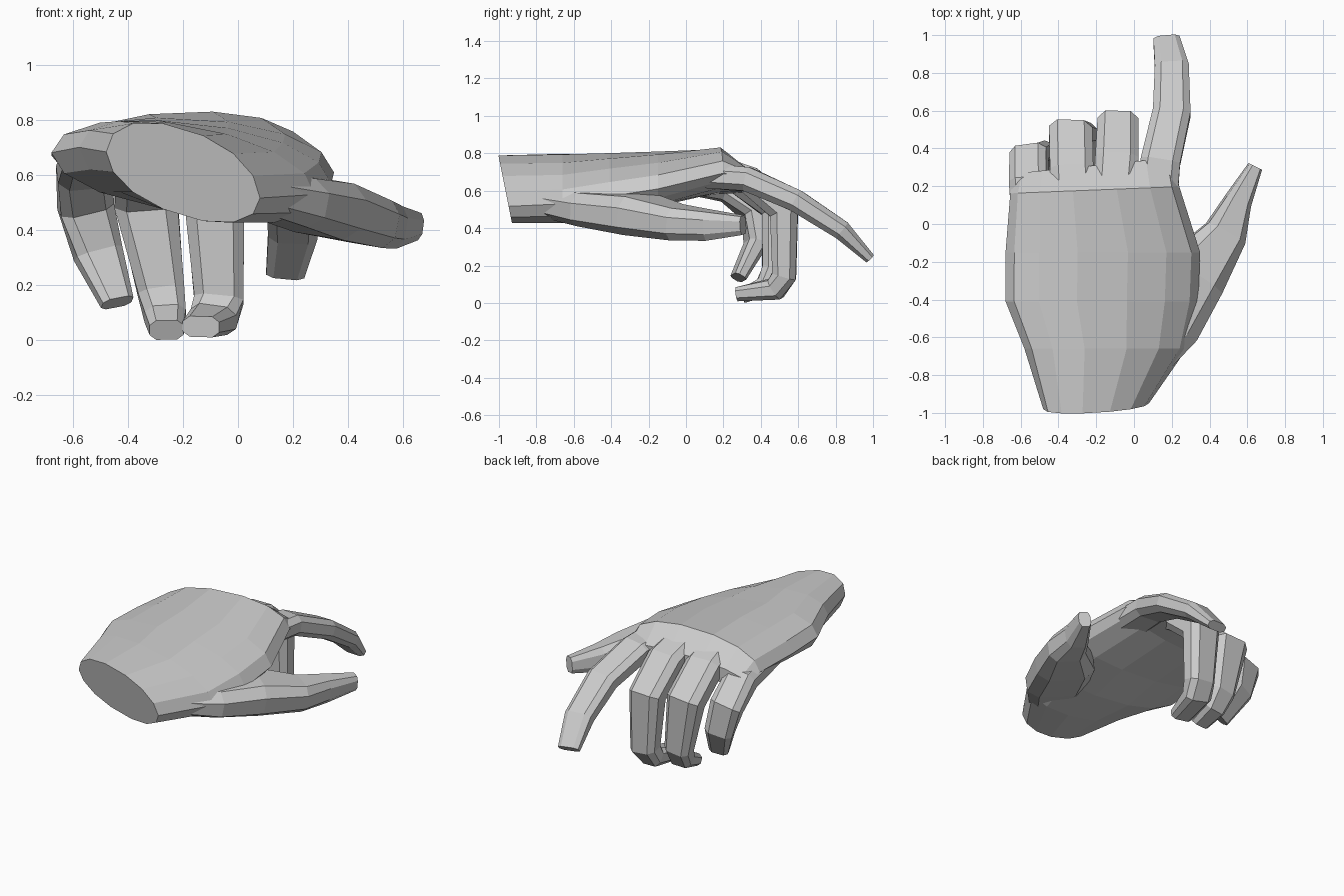
import bpy, bmesh, math
from mathutils import Vector

if "Cube" in bpy.data.objects:
    bpy.data.objects.remove(bpy.data.objects["Cube"])


def loft(name, rings):
    """Skin a closed solid through equal-sized rings of points."""
    bm = bmesh.new()
    loops = [[bm.verts.new(p) for p in ring] for ring in rings]
    n = len(loops[0])
    for a, b in zip(loops, loops[1:]):
        for i in range(n):
            j = (i + 1) % n
            bm.faces.new((a[i], a[j], b[j], b[i]))
    bm.faces.new(loops[0])
    bm.faces.new(loops[-1])
    bmesh.ops.recalc_face_normals(bm, faces=bm.faces)
    mesh = bpy.data.meshes.new(name)
    bm.to_mesh(mesh)
    bm.free()
    obj = bpy.data.objects.new(name, mesh)
    bpy.context.collection.objects.link(obj)
    return obj


def palm_ring(y, x0, x1, cz, slope, top, bottom, lean=0, skew=0, n=14):
    """Flattened oval across the hand, tilted by slope."""
    cx, hw = (x0 + x1) / 2, (x1 - x0) / 2
    ring = []
    for i in range(n):
        a = math.tau * i / n
        c, s = math.cos(a), math.sin(a)
        dx = hw * math.copysign(abs(c) ** 0.9, c)
        dz = slope * dx + (top if s > 0 else bottom) * s
        ring.append((cx + dx, y - lean * dz + skew * dx, cz + dz))
    return ring


# Finger cross-section: broad flat back and front, narrow sides
QUARTER = [(1, 0.5), (0.62, 1)]
SECTION = (QUARTER + [(-x, y) for x, y in reversed(QUARTER)]
           + [(-x, -y) for x, y in QUARTER] + [(x, -y) for x, y in reversed(QUARTER)])


def digit(name, side, stations):
    """Eight-sided finger along stations of x, y, z, half width, half thickness."""
    pts = [Vector(s[:3]) for s in stations]
    rings = []
    for i, (p, s) in enumerate(zip(pts, stations)):
        t = Vector()
        if i > 0:
            t += (p - pts[i - 1]).normalized()
        if i < len(pts) - 1:
            t += (pts[i + 1] - p).normalized()
        t.normalize()
        u = Vector(side)
        u = (u - t * u.dot(t)).normalized()
        v = u.cross(t)
        rings.append([p + u * a * s[3] + v * b * s[4] for a, b in SECTION])
    return loft(name, rings)


# Palm and wrist
hand = loft("hand", [
    palm_ring(-0.965, -0.48, 0.08, 0.615, -0.30, 0.17, 0.15, lean=0.2),
    palm_ring(-0.66, -0.58, 0.28, 0.63, -0.20, 0.16, 0.17),
    palm_ring(-0.41, -0.68, 0.34, 0.64, -0.11, 0.165, 0.16),
    palm_ring(-0.15, -0.68, 0.35, 0.655, -0.06, 0.165, 0.12),
    palm_ring(0.18, -0.655, 0.24, 0.69, 0.04, 0.155, 0.09, skew=0.04),
    palm_ring(0.31, -0.63, 0.21, 0.655, 0.06, 0.07, 0.05, skew=0.10),
])

# Fingers and thumb
X = (1, 0, 0)
digits = [
    digit("index_finger", X, [
        (0.10, 0.00, 0.70, 0.12, 0.065), (0.14, 0.33, 0.675, 0.105, 0.065),
        (0.20, 0.59, 0.56, 0.10, 0.06), (0.20, 0.83, 0.405, 0.09, 0.052),
        (0.172, 0.98, 0.255, 0.07, 0.028)]),
    digit("middle_finger", X, [
        (-0.11, 0.10, 0.765, 0.11, 0.06), (-0.09, 0.34, 0.67, 0.115, 0.075),
        (-0.085, 0.525, 0.51, 0.108, 0.082), (-0.07, 0.525, 0.16, 0.09, 0.065),
        (-0.09, 0.48, 0.09, 0.085, 0.06), (-0.135, 0.28, 0.062, 0.068, 0.038)]),
    digit("ring_finger", X, [
        (-0.32, 0.08, 0.755, 0.11, 0.06), (-0.33, 0.28, 0.67, 0.115, 0.075),
        (-0.335, 0.48, 0.52, 0.115, 0.08), (-0.28, 0.47, 0.19, 0.085, 0.065),
        (-0.265, 0.42, 0.10, 0.075, 0.055), (-0.26, 0.30, 0.05, 0.062, 0.038)]),
    digit("little_finger", (1, 0.25, 0), [
        (-0.54, -0.08, 0.675, 0.10, 0.06), (-0.56, 0.22, 0.625, 0.10, 0.07),
        (-0.555, 0.365, 0.50, 0.10, 0.065), (-0.51, 0.375, 0.33, 0.088, 0.055),
        (-0.44, 0.28, 0.15, 0.06, 0.035)]),
    digit("thumb", (0.87, -0.5, -0.15), [
        (-0.04, -0.92, 0.58, 0.06, 0.06), (0.17, -0.53, 0.53, 0.18, 0.09),
        (0.315, -0.27, 0.495, 0.175, 0.105), (0.485, -0.05, 0.445, 0.112, 0.088),
        (0.55, 0.12, 0.43, 0.07, 0.078), (0.642, 0.305, 0.43, 0.037, 0.05)]),
]

# Fuse every digit with the palm into one skin
for d in digits:
    m = hand.modifiers.new(d.name, 'BOOLEAN')
    m.operation = 'UNION'
    m.solver = 'EXACT'
    m.object = d
deps = bpy.context.evaluated_depsgraph_get()
hand.data = bpy.data.meshes.new_from_object(hand.evaluated_get(deps))
hand.modifiers.clear()
for d in digits:
    bpy.data.objects.remove(d)

# Rest the hand on the ground
low = min(v.co.z for v in hand.data.vertices)
for v in hand.data.vertices:
    v.co.z -= low
